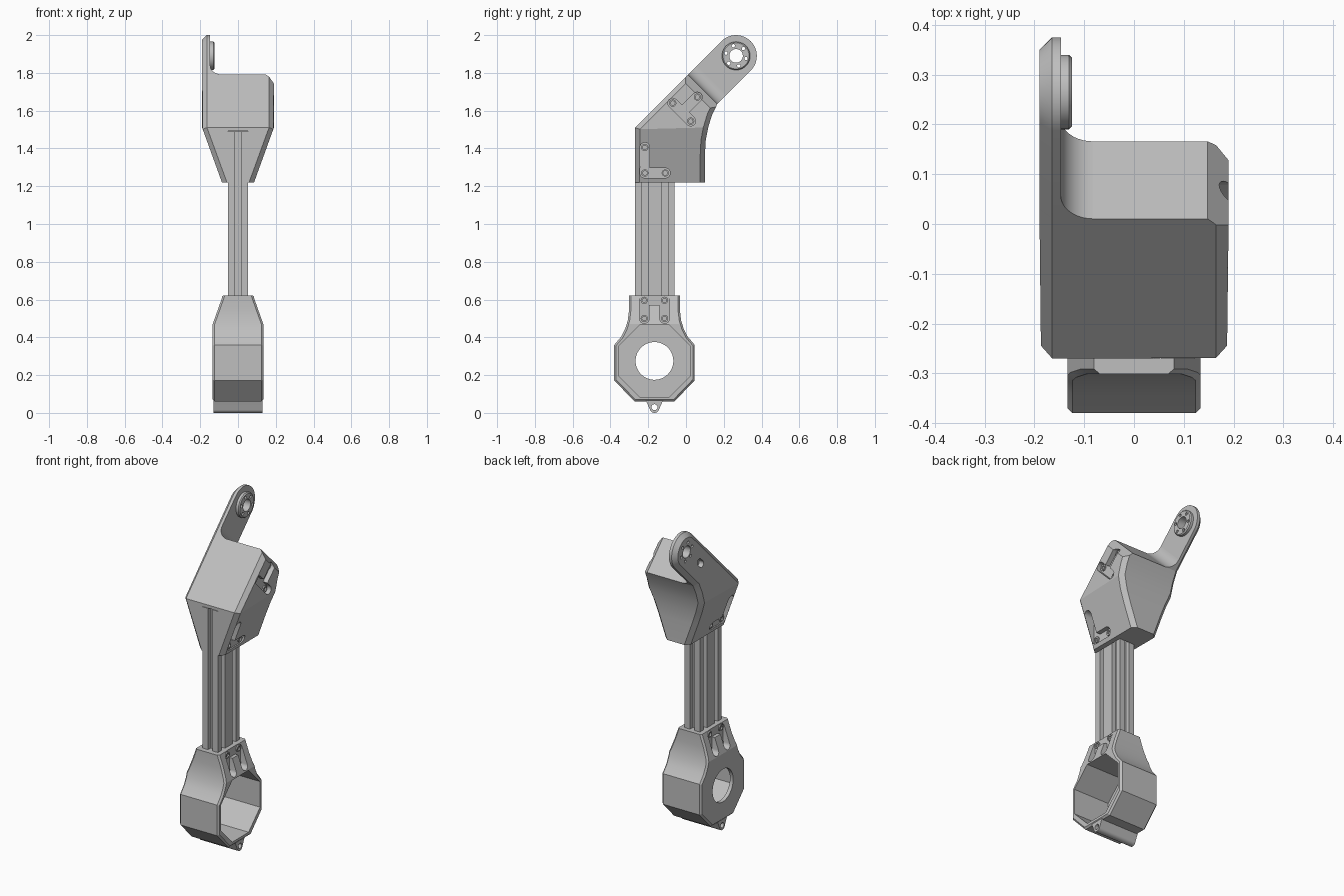
import bpy, bmesh
from math import sin, cos, pi, radians, sqrt
from mathutils import Vector

if "Cube" in bpy.data.objects:
    bpy.data.objects.remove(bpy.data.objects["Cube"], do_unlink=True)

grey = bpy.data.materials.new("plain grey")
grey.use_nodes = True
grey.diffuse_color = (0.52, 0.52, 0.52, 1)
grey.node_tree.nodes["Principled BSDF"].inputs["Base Color"].default_value = grey.diffuse_color

# Frames: side plane, plan plane, and the tilted arm plane
ARM_Y, ARM_Z, R2 = 0.265, 1.89, sqrt(0.5)


def side(a, b, h):
    return Vector((h, a, b))


def plan(a, b, h):
    return Vector((a, b, h))


def tilted(u, v, h):
    return Vector((h, ARM_Y + (u + v) * R2, ARM_Z + (u - v) * R2))


def arc(cx, cy, r, start, end, n):
    return [(cx + r * cos(start + (end - start) * i / n),
             cy + r * sin(start + (end - start) * i / n)) for i in range(n + 1)]


def circle(cx, cy, r, n=32, turn=0.0):
    return arc(cx, cy, r, turn, turn + 2 * pi, n)[:-1]


def capsule(p, q, r):
    d = Vector(q) - Vector(p)
    t = Vector((1, 0)).angle_signed(d) * -1
    return arc(*p, r, t + pi / 2, t + 1.5 * pi, 12) + arc(*q, r, t - pi / 2, t + pi / 2, 12)


def prism(name, pts, lo, hi, frame=side):
    bm = bmesh.new()
    rings = [[bm.verts.new(frame(a, b, h)) for a, b in pts] for h in (lo, hi)]
    for ring in rings:
        bm.faces.new(ring)
    n = len(pts)
    for i in range(n):
        j = (i + 1) % n
        bm.faces.new((rings[0][i], rings[0][j], rings[1][j], rings[1][i]))
    bmesh.ops.recalc_face_normals(bm, faces=bm.faces)
    mesh = bpy.data.meshes.new(name)
    bm.to_mesh(mesh)
    bm.free()
    mesh.materials.append(grey)
    obj = bpy.data.objects.new(name, mesh)
    bpy.context.collection.objects.link(obj)
    return obj


def slice_off(obj, *planes):
    bm = bmesh.new()
    bm.from_mesh(obj.data)
    for point, normal in planes:
        bmesh.ops.bisect_plane(bm, geom=bm.verts[:] + bm.edges[:] + bm.faces[:], dist=1e-5,
                               plane_co=point, plane_no=normal, clear_outer=True)
        bmesh.ops.holes_fill(bm, edges=bm.edges[:], sides=0)
    bmesh.ops.recalc_face_normals(bm, faces=bm.faces)
    bm.to_mesh(obj.data)
    bm.free()


def chamfer_sides(obj, size, keep):
    """Chamfer the rims of the two side faces wherever keep(middle, face normal) holds."""
    bm = bmesh.new()
    bm.from_mesh(obj.data)
    bm.normal_update()
    picked = []
    for e in bm.edges:
        flat = [f for f in e.link_faces if abs(f.normal.x) > 0.9]
        mid = (e.verts[0].co + e.verts[1].co) / 2
        if len(flat) == 1 and e.calc_face_angle(0) > radians(50) and keep(mid, flat[0].normal):
            picked.append(e)
    bmesh.ops.bevel(bm, geom=picked, offset=size, segments=1, affect='EDGES', profile=0.5)
    bm.to_mesh(obj.data)
    bm.free()


def cut(obj, *cutters):
    for c in cutters:
        mod = obj.modifiers.new("cut", 'BOOLEAN')
        mod.object, mod.operation, mod.solver = c, 'DIFFERENCE', 'EXACT'
        bpy.context.view_layer.objects.active = obj
        bpy.ops.object.modifier_apply(modifier=mod.name)
        bpy.data.objects.remove(c, do_unlink=True)


def pocket(obj, segments, screws, floor, sign, reach=0.3):
    """Sink rounded channels into one side and seat socket screws on their floor."""
    for p, q in segments:
        cut(obj, prism("cutter", capsule(p, q, 0.026), sign * floor, sign * reach))
    for s in screws:
        screw = prism("screw", circle(*s, 0.019, 20), sign * (floor - 0.005), sign * (floor + 0.008))
        cut(screw, prism("cutter", circle(*s, 0.011, 16), sign * floor, sign * reach))


def box(x, y0, y1, z0, z1):
    return prism("cutter", [(-x, y0), (x, y0), (x, y1), (-x, y1)], z0, z1, plan)


# Upper bracket body: bent side profile, tapered below the bend
END = -0.25
top_front, top_back = tilted(END, -0.11, 0), tilted(END, 0.11, 0)
body = prism("upper_bracket", [(-0.27, 1.22), (-0.27, 1.51), top_front.yz, top_back.yz,
                               (0.137, 1.575), (0.117, 1.51), (0.104, 1.44),
                               (0.1, 1.36), (0.1, 1.22)], -0.19, 0.19)
along = Vector((0, R2, R2))
slice_off(body, *[((s * 0.19, 0, 1.51), (s * 0.29, 0, -0.105)) for s in (-1, 1)],
          (Vector((0.148, 0, 0)) + top_front, Vector((1, 0, 0)) + along))
chamfer_sides(body, 0.025, lambda m, n: m.z > 1.23 and not (
    n.x < 0 and abs((m - top_front).dot(along)) < 0.005))
cut(body, box(0.054, -0.4, -0.058, 1.0, 1.492))
for s in (-1, 1):
    corner, up, across = (-0.218, 1.27), (-0.218, 1.405), (-0.11, 1.27)
    pocket(body, [(corner, up), (corner, across)], [corner, up, across], 0.085, s)
a, b, c = (-0.07, 1.64), (0.06, 1.672), (0.025, 1.545)
pocket(body, [(a, c), ((-0.022, 1.592), b)], [a, b, c], 0.16, 1)

# Upright arm plate with round tip, blended into the body
arm = prism("arm_plate", [(END, -0.11)] + arc(0, 0, 0.11, -pi / 2, pi / 2, 24) + [(END, 0.11)],
            -0.19, -0.147, tilted)
chamfer_sides(arm, 0.025, lambda m, n: n.x < 0 and (m - top_front).dot(along) > 0.005)
blend = [(-0.147, END)] + arc(-0.082, END + 0.065, 0.065, 1.5 * pi, pi, 10)
prism("arm_blend", blend, -0.11, 0.11, lambda x, u, v: tilted(u, v, x))
boss = prism("arm_boss", circle(0, 0, 0.075, 40), -0.15, -0.125, tilted)
chamfer_sides(boss, 0.006, lambda m, n: n.x > 0)
for part in (arm, boss):
    cut(part, prism("cutter", circle(0, 0, 0.036), -0.3, 0, tilted))
    for x, y in circle(0, 0, 0.055, 6):
        cut(part, prism("cutter", circle(x, y, 0.009, 12), -0.3, 0, tilted))
cut(arm, prism("cutter", capsule((-0.195, -0.01), (-0.165, -0.01), 0.02), -0.3, -0.16, tilted))

# Slotted rail
rail = prism("slotted_rail", [(-0.052, -0.27), (0.052, -0.27), (0.052, -0.06), (-0.052, -0.06)],
             0.5, 1.49, plan)
for y in (-0.2175, -0.1125):
    for s in (-1, 1):
        cut(rail, prism("cutter", [(y - 0.017, 0), (y + 0.017, 0), (y + 0.017, 2), (y - 0.017, 2)],
                        s * 0.025, s * 0.1))
cut(rail, box(0.015, -0.3, -0.243, 0, 2), box(0.015, -0.087, 0, 0, 2))

# Lower housing: octagon flowing into a tapered rail clamp
CY, CZ = -0.167, 0.275
half = [(0.105, 0.06), (0.213, 0.172), (0.213, 0.36), (0.175, 0.405), (0.155, 0.445),
        (0.141, 0.49), (0.134, 0.55), (0.134, 0.622)]
housing = prism("lower_housing", [(CY + d, z) for d, z in half] +
                [(CY - d, z) for d, z in reversed(half)], -0.134, 0.134)
slice_off(housing, *[((s * 0.134, 0, 0.47), (s * 0.152, 0, 0.054)) for s in (-1, 1)])
chamfer_sides(housing, 0.01, lambda m, n: m.z < 0.61)
cut(housing, prism("cutter", circle(CY, CZ, 0.19 / cos(pi / 8), 8, pi / 8), -0.112, 0.3),
    prism("cutter", circle(CY, CZ, 0.1, 48), -0.3, 0))
for s in (-1, 1):
    posts = [[(CY + d, z) for z in (0.5, 0.596)] for d in (-0.054, 0.054)]
    pocket(housing, posts + [(posts[0][1], posts[1][1])], posts[0] + posts[1], 0.078, s)

# Hinge tube under the housing
hinge = prism("hinge_tube", [(CY - 0.045, 0.065)] + arc(CY, 0.025, 0.025, pi * 1.1, pi * 1.9, 16)
              + [(CY + 0.045, 0.065)], -0.13, 0.13)
cut(hinge, prism("cutter", circle(CY, 0.03, 0.016, 20), -0.3, 0.3))

# Shading
bpy.ops.object.select_all(action='DESELECT')
for obj in bpy.data.objects:
    if obj.type == 'MESH' and obj.data.materials and obj.data.materials[0] == grey:
        obj.select_set(True)
        bpy.context.view_layer.objects.active = obj
bpy.ops.object.shade_smooth_by_angle(angle=radians(18))
